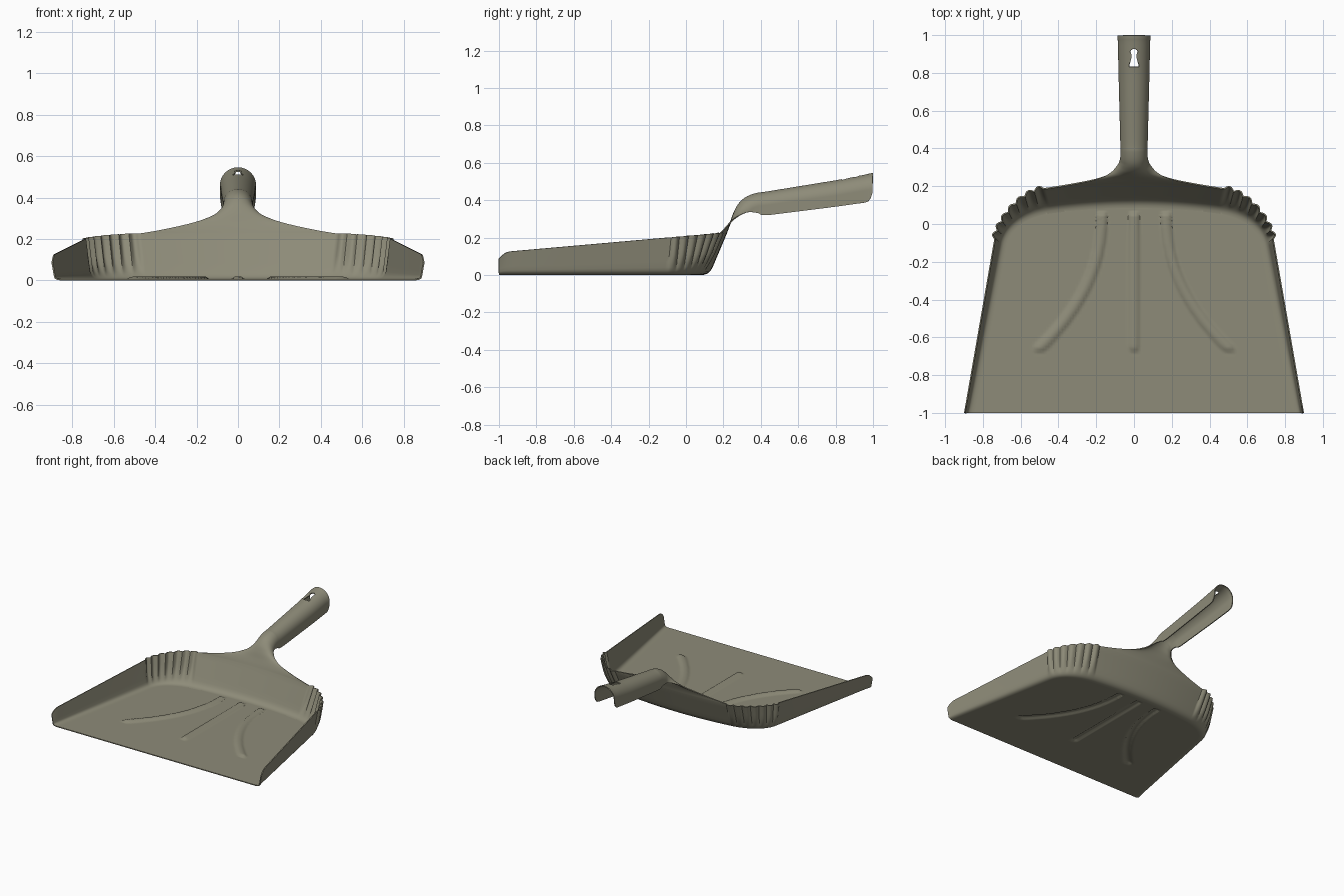
import bpy, bmesh, math
from mathutils import Vector
from mathutils.geometry import interpolate_bezier

cube = bpy.data.objects.get("Cube")
if cube:
    bpy.data.objects.remove(cube)

SIDE_ROWS, CORNER_ROWS, COLS = 60, 63, 120
FILLET, BOW, RIPPLES, THICK = 0.04, 0.03, 7, 0.007
ACROSS = [1 - 2 * j / COLS for j in range(COLS + 1)]    # +1 (left) to -1 (right)

bm = bmesh.new()


def clamp(v):
    return max(0.0, min(1.0, v))


def skin(rows):
    """Bridge a list of equally long point rows with quads."""
    grid = [[bm.verts.new(p) for p in row] for row in rows]
    for r0, r1 in zip(grid, grid[1:]):
        for j in range(len(r0) - 1):
            bm.faces.new((r0[j], r0[j + 1], r1[j + 1], r1[j]))


def outline(front, corner):
    """Half outline: a straight side followed by a rounded back corner."""
    p = [Vector((x, y, 0)) for x, y in corner]
    start = Vector((front[0], front[1], 0))
    side = [start.lerp(p[0], i / SIDE_ROWS) for i in range(SIDE_ROWS)]
    return side + list(interpolate_bezier(*p, CORNER_ROWS + 1))


def normals(path):
    out = []
    for i in range(len(path)):
        t = path[min(i + 1, len(path) - 1)] - path[max(i - 1, 0)]
        out.append(Vector((t.y, -t.x, 0)).normalized())
    return out


def rim_height(y):
    lip = 0.035 * (1 - clamp((y + 1) / 0.06)) ** 2
    return min(0.12 + 0.088 * (y + 1), 0.225) - lip


def rib_height(x, y):
    """Pressed stiffening ribs: one straight, two curving outwards."""
    t = max(0.0, (0.05 - max(y, -0.66)) / 0.71)
    slope = 1.02 * t ** 1.2
    past = max(0.0, -0.65 - y)
    curved = math.hypot((abs(x) - 0.17 - 0.33 * t ** 2.2) / math.hypot(1, slope), past)
    d = min(curved, math.hypot(x, past))
    return 0.012 * clamp(1.3 * (1 - (d / 0.027) ** 2)) * clamp((0.07 - y) / 0.03)


# Pan outlines: wall foot, rim and floor edge
foot = outline((0.885, -1), [(0.715, -0.1), (0.695, 0.01), (0.58, 0.078), (0.45, 0.095)])
rim = outline((0.9, -1), [(0.74, -0.08), (0.722, 0.02), (0.6, 0.174), (0.477, 0.19)])
foot_n, rim_n = normals(foot), normals(rim)
edge = [f - FILLET * n for f, n in zip(foot, foot_n)]
for e in edge:
    e.y = max(e.y, -1)
for r in rim:
    r.z = rim_height(r.y)

# Floor with ribs
floor = []
for i, e in enumerate(edge):
    bow = BOW * clamp((i - SIDE_ROWS) / CORNER_ROWS)
    row = [Vector((e.x * a, e.y + bow * (1 - a * a), 0)) for a in ACROSS]
    for p in row[1:-1]:
        p.z = rib_height(p.x, p.y)
    floor.append(row)
skin(floor)


# Wall: rounded foot, then a leaning side, with ripples round the corners
def wall_section(f, b, r, bump):
    w = b.lerp(r, 0.2)
    pts = [f.lerp(b, t / 5).lerp(b.lerp(w, t / 5), t / 5) for t in range(6)]
    pts += [w.lerp(r, t / 5) for t in range(1, 6)]
    return [p + bump * clamp((p.z / r.z - 0.1) / 0.35) for p in pts]


def mirrored(section):
    return [Vector((-p.x, p.y, p.z)) for p in section]


half = []
for i, (f, b, r, n) in enumerate(zip(edge, foot, rim, rim_n)):
    t = clamp((i - SIDE_ROWS) / CORNER_ROWS)
    half.append(wall_section(f, b, r, n * 0.017 * abs(math.sin(math.pi * RIPPLES * t))))
back = []
for a, f in zip(ACROSS[1:-1], floor[-1][1:-1]):
    up = BOW * (1 - a * a)
    b = Vector((foot[-1].x * a, foot[-1].y + up, 0))
    r = Vector((rim[-1].x * a, rim[-1].y + up, rim[-1].z))
    back.append(wall_section(f, b, r, Vector()))
skin(half + back + [mirrored(s) for s in reversed(half)])

# Neck and handle: half width, crest y, crest z, edge y, edge z, roundness
KEYS = [
    (rim[-1].x, rim[-1].y + BOW, rim[-1].z, rim[-1].y, rim[-1].z, 0),
    (0.34, 0.229, 0.25, 0.212, 0.248, 0),
    (0.20, 0.243, 0.285, 0.24, 0.279, 0.1),
    (0.125, 0.26, 0.33, 0.268, 0.304, 0.35),
    (0.085, 0.283, 0.373, 0.305, 0.326, 0.7),
    (0.068, 0.322, 0.41, 0.34, 0.336, 1),
    (0.064, 0.38, 0.432, 0.385, 0.331, 1),
    (0.066, 0.45, 0.442, 0.45, 0.321, 1),
    (0.075, 0.80, 0.499, 0.80, 0.365, 1),
    (0.078, 0.95, 0.528, 0.95, 0.386, 1),
    (0.08, 0.985, 0.536, 0.983, 0.404, 1),
    (0.08, 1.0, 0.539, 0.997, 0.44, 1),
]


def spline(p0, p1, p2, p3, t):
    return [b + 0.5 * t * (c - a + t * (2 * a - 5 * b + 4 * c - d + t * (3 * (b - c) + d - a)))
            for a, b, c, d in zip(p0, p1, p2, p3)]


def arch(a, w, cy, cz, ey, ez, k):
    """One section, blending from a flat sheet to an upturned channel."""
    leg = max(0.0, cz - ez - w)
    s = abs(a) * (math.pi / 2 * w + leg)
    th = min(s / w, math.pi / 2)
    drop = w * (1 - math.cos(th)) + max(0.0, s - math.pi / 2 * w)
    x = a * (1 - k) + math.copysign(math.sin(th), a) * k
    f = a * a * (1 - k) + drop / (w + leg) * k
    return Vector((w * x, cy + f * (ey - cy), cz + f * (ez - cz)))


sections = []
last = len(KEYS) - 1
for i in range(last):
    q = [KEYS[max(0, min(last, i + o))] for o in (-1, 0, 1, 2)]
    steps = 40 if KEYS[i][1] == 0.80 else 6
    if i in (6, 7, 8):      # straight run of the handle
        q[0] = [2 * u - v for u, v in zip(q[1], q[2])] if i > 6 else q[0]
        q[3] = [2 * v - u for u, v in zip(q[1], q[2])] if i > 6 else q[3]
    sections += [spline(*q, t / steps) for t in range(steps)]
sections.append(KEYS[-1])
skin([[arch(a, *s) for a in ACROSS] for s in sections])


# Hanging hole in the handle
def in_hole(p):
    wide = 0.011 + 0.013 * clamp((0.89 - p.y) / 0.05)
    slot = 0.835 < p.y < 0.91 and abs(p.x) < wide
    return p.z > 0.45 and (slot or math.hypot(p.x, p.y - 0.912) < 0.017)


hole = [f for f in bm.faces if in_hole(f.calc_center_median())]
bmesh.ops.delete(bm, geom=hole, context='FACES')

# Join the sheet and face it outwards
bmesh.ops.remove_doubles(bm, verts=bm.verts[:], dist=0.0004)
bmesh.ops.recalc_face_normals(bm, faces=bm.faces[:])
lowest = min(bm.faces, key=lambda f: f.calc_center_median().length)
if lowest.normal.z > 0:
    bmesh.ops.reverse_faces(bm, faces=bm.faces[:])

mesh = bpy.data.meshes.new("dustpan_shell")
bm.to_mesh(mesh)
bm.free()
pan = bpy.data.objects.new("dustpan_shell", mesh)
bpy.context.collection.objects.link(pan)

# Material
COLOUR = (0.27, 0.26, 0.19, 1)
mat = bpy.data.materials.new("olive_grey_plastic")
mat.use_nodes = True
mat.diffuse_color = COLOUR
bsdf = next(n for n in mat.node_tree.nodes if n.type == 'BSDF_PRINCIPLED')
bsdf.inputs["Base Color"].default_value = COLOUR
mesh.materials.append(mat)

# Sheet thickness and shading
solid = pan.modifiers.new("thickness", 'SOLIDIFY')
solid.thickness = THICK
solid.offset = -1
for o in bpy.context.selected_objects:
    o.select_set(False)
bpy.context.view_layer.objects.active = pan
pan.select_set(True)
bpy.ops.object.modifier_apply(modifier=solid.name)
bpy.ops.object.shade_smooth_by_angle(angle=math.radians(40))
